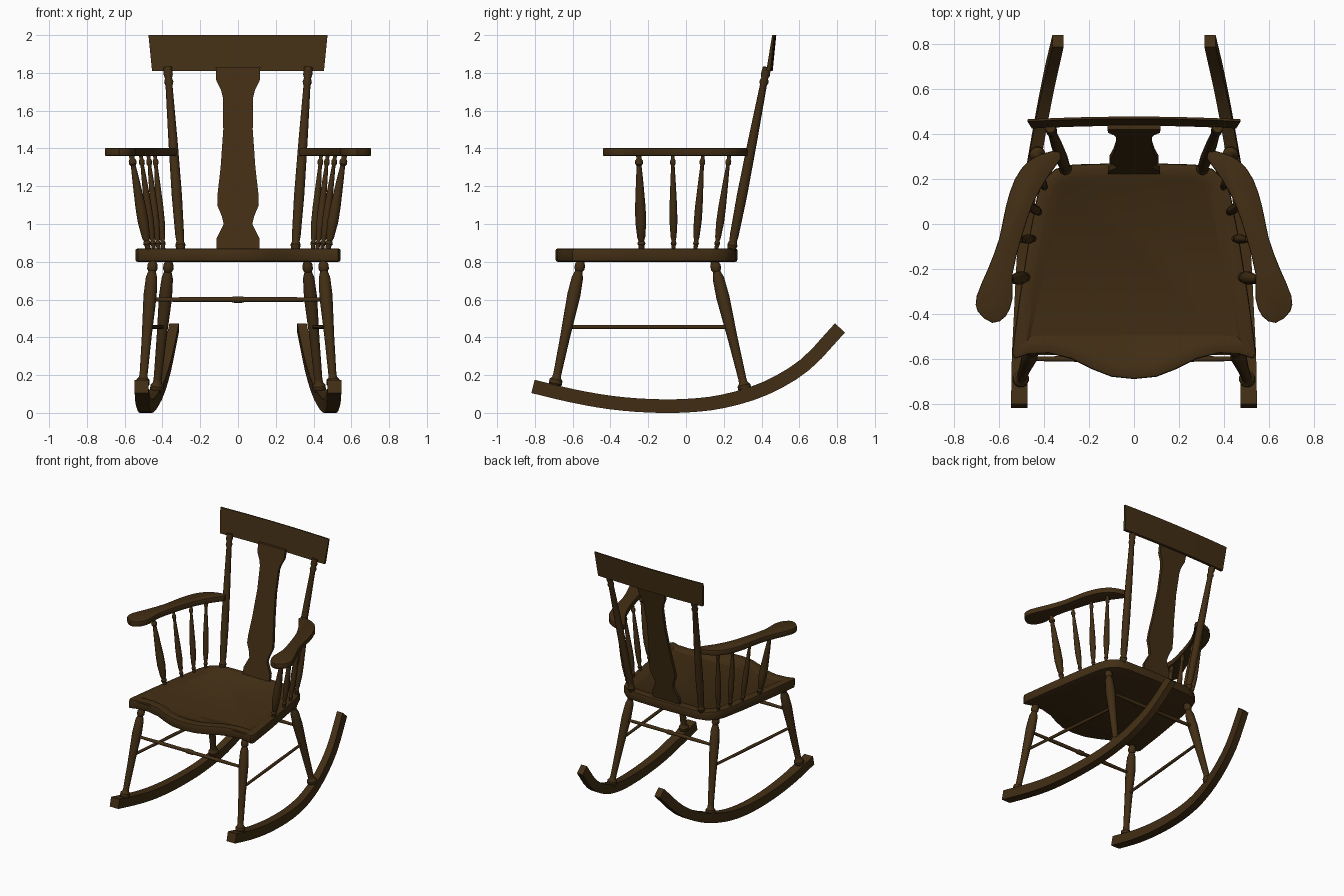
import bpy, bmesh, math
from mathutils import Vector

cube = bpy.data.objects.get("Cube")
if cube:
    bpy.data.objects.remove(cube, do_unlink=True)

wood = bpy.data.materials.new("dark_brown_wood")
wood.use_nodes = True
colour = (0.054, 0.027, 0.007, 1)
wood.diffuse_color = colour
bsdf = wood.node_tree.nodes["Principled BSDF"]
bsdf.inputs["Base Color"].default_value = colour
bsdf.inputs["Roughness"].default_value = 0.7


def finish(bm, name, angle=35):
    bmesh.ops.recalc_face_normals(bm, faces=bm.faces)
    mesh = bpy.data.meshes.new(name)
    bm.to_mesh(mesh)
    bm.free()
    mesh.materials.append(wood)
    obj = bpy.data.objects.new(name, mesh)
    bpy.context.collection.objects.link(obj)
    bpy.ops.object.select_all(action="DESELECT")
    obj.select_set(True)
    bpy.context.view_layer.objects.active = obj
    bpy.ops.object.shade_smooth_by_angle(angle=math.radians(angle))
    return obj


def loft(name, rings):
    """Skin a list of closed rings and cap both ends."""
    bm = bmesh.new()
    rows = [[bm.verts.new(p) for p in ring] for ring in rings]
    n = len(rows[0])
    for a, b in zip(rows, rows[1:]):
        for i in range(n):
            j = (i + 1) % n
            bm.faces.new((a[i], a[j], b[j], b[i]))
    bm.faces.new(rows[0])
    bm.faces.new(rows[-1])
    return finish(bm, name)


def turned(name, start, end, profile, scale=1.0, sides=12):
    """Lathe-turned rod; profile holds (fraction along, radius)."""
    start, end = Vector(start), Vector(end)
    axis = end - start
    u = axis.orthogonal().normalized()
    v = axis.normalized().cross(u)
    turns = [math.tau * i / sides for i in range(sides)]
    loft(name, [[start + axis * t + (u * math.cos(a) + v * math.sin(a)) * r * scale
                 for a in turns] for t, r in profile])


def slab(name, outline, low, high, bevel, dish=0.0):
    """Flat board from a plan outline, with eased edges and optional dished top."""
    bm = bmesh.new()
    base = bm.faces.new([bm.verts.new((x, y, low)) for x, y in outline])
    ext = bmesh.ops.extrude_face_region(bm, geom=[base])
    top_verts = [g for g in ext["geom"] if isinstance(g, bmesh.types.BMVert)]
    bmesh.ops.translate(bm, verts=top_verts, vec=(0, 0, high - low))
    bmesh.ops.recalc_face_normals(bm, faces=bm.faces)
    rim = [e for e in bm.edges if abs(e.verts[0].co.z - e.verts[1].co.z) < 1e-5]
    bmesh.ops.bevel(bm, geom=rim, offset=bevel, segments=2, profile=0.5, affect="EDGES")
    if dish:
        top = max(bm.faces, key=lambda f: f.calc_center_median().z)
        bmesh.ops.inset_region(bm, faces=[top], thickness=0.05)
        bmesh.ops.inset_region(bm, faces=[top], thickness=0.02, depth=-dish)
    return finish(bm, name)


def smooth_path(points, steps=4):
    """Catmull-Rom interpolation through a few points."""
    pts = [Vector(p) for p in points]
    pts = [2 * pts[0] - pts[1]] + pts + [2 * pts[-1] - pts[-2]]
    out = []
    for a, b, c, d in zip(pts, pts[1:], pts[2:], pts[3:]):
        for k in range(steps):
            t = k / steps
            out.append(0.5 * (2 * b + (c - a) * t + (2 * a - 5 * b + 4 * c - d) * t * t
                              + (3 * b - a - 3 * c + d) * t ** 3))
    return out + [pts[-2]]


# Turned profiles
LEG = [(0, .026), (.02, .036), (.05, .036), (.07, .024), (.1, .022), (.4, .027), (.72, .036),
       (.86, .031), (.91, .02), (.93, .028), (.96, .028), (.98, .021), (1, .021)]
POST = [(0, .02), (.03, .028), (.05, .02), (.08, .024), (.3, .028), (.6, .025), (.9, .019),
        (.92, .025), (.94, .019), (.96, .025), (1, .022)]
SPINDLE = [(0, .014), (.05, .014), (.07, .02), (.1, .014), (.14, .02), (.3, .027), (.45, .026),
           (.75, .017), (.88, .012), (.9, .019), (.93, .019), (.95, .013), (1, .013)]
STRETCHER = [(0, .01), (.25, .014), (.46, .013), (.48, .018), (.52, .018), (.54, .013),
             (.75, .014), (1, .01)]
ROD = [(0, .01), (.5, .012), (1, .01)]

# Seat
half = [(0, -.69), (.1, -.68), (.19, -.645), (.28, -.6), (.38, -.575), (.47, -.58), (.53, -.6),
        (.543, -.575), (.51, -.33), (.465, -.05), (.43, .13), (.4, .2), (.35, .245), (.27, .265),
        (0, .272)]
slab("seat", half + [(-x, y) for x, y in half[-2:0:-1]], .8, .87, .01, dish=.012)

# Parts that repeat on both sides
arm_points = [(.325, .29), (.335, .325), (.4, .315), (.47, .28), (.53, .2), (.57, .08), (.6, -.065),
              (.65, -.2), (.7, -.32), (.695, -.39), (.63, -.44), (.57, -.41), (.54, -.33),
              (.54, -.22), (.5, -.06), (.45, .09), (.39, .2)]
rocker_points = [(.51, -.81, .14), (.508, -.6, .09), (.5, -.4, .055), (.492, -.2, .038),
                 (.48, 0, .038), (.457, .2, .062), (.42, .42, .13), (.38, .63, .255),
                 (.338, .815, .45)]
spindles = [((.475, -.235), (.565, -.25), 1.1), ((.445, -.065), (.515, -.07), .8),
            ((.42, .05), (.475, .09), .8), ((.395, .16), (.44, .23), .8)]

for s, side in ((1, "left"), (-1, "right")):
    # Curved rocker, narrowing in width toward the back
    path = smooth_path(rocker_points, 3)
    rings = []
    for i, p in enumerate(path):
        d = path[min(i + 1, len(path) - 1)] - path[max(i - 1, 0)]
        up = Vector((0, -d.z, d.y)).normalized() * .036
        w = Vector((.037 - .012 * i / (len(path) - 1), 0, 0))
        corners = (p - w - up, p + w - up, p + w + up, p - w + up)
        rings.append([(s * c.x, c.y, c.z) for c in corners])
    loft(side + "_rocker", rings)

    # Legs and side stretcher
    turned(side + "_front_leg", (s * .505, -.695, .14), (s * .45, -.555, .81), LEG)
    turned(side + "_back_leg", (s * .432, .315, .11), (s * .365, .148, .81), LEG)
    turned(side + "_side_stretcher", (s * .478, -.625, .455), (s * .4, .23, .455), ROD)

    # Back post, arm and arm spindles
    turned(side + "_back_post", (s * .303, .24, .86), (s * .372, .428, 1.83), POST)
    outline = [(s * p.x, p.y) for p in smooth_path([(x, y) for x, y in arm_points], 2)]
    slab(side + "_arm", outline, 1.36, 1.402, .006)
    for i, (low, high, size) in enumerate(spindles):
        turned(f"{side}_arm_spindle_{i + 1}", (s * low[0], low[1], .86),
               (s * high[0], high[1], 1.37), SPINDLE, size)

# Cross stretchers
turned("front_stretcher", (-.465, -.6, .6), (.465, -.6, .6), STRETCHER)
turned("back_stretcher", (-.385, .2, .6), (.385, .2, .6), STRETCHER)

# Shaped back splat, leaning with the posts
splat = [(.86, .115), (.92, .115), (.95, .1), (1.0, .076), (1.04, .085), (1.1, .11), (1.16, .108),
         (1.3, .092), (1.5, .078), (1.67, .08), (1.71, .09), (1.76, .115), (1.83, .118)]
rings = []
for z, w in splat:
    y = .235 + (z - .87) * .205
    rings.append([(-w, y - .012, z), (w, y - .012, z), (w, y + .012, z), (-w, y + .012, z)])
loft("back_splat", rings)

# Crest rail: gently bowed board, thinner at the top
rings = []
for i in range(13):
    t = i / 6 - 1
    bow = .012 * (1 - t * t)
    rings.append([(t * .455, .425 + bow, 1.81), (t * .455, .447 + bow, 1.81),
                  (t * .474, .466 + bow, 2.0), (t * .474, .456 + bow, 2.0)])
loft("crest_rail", rings)
